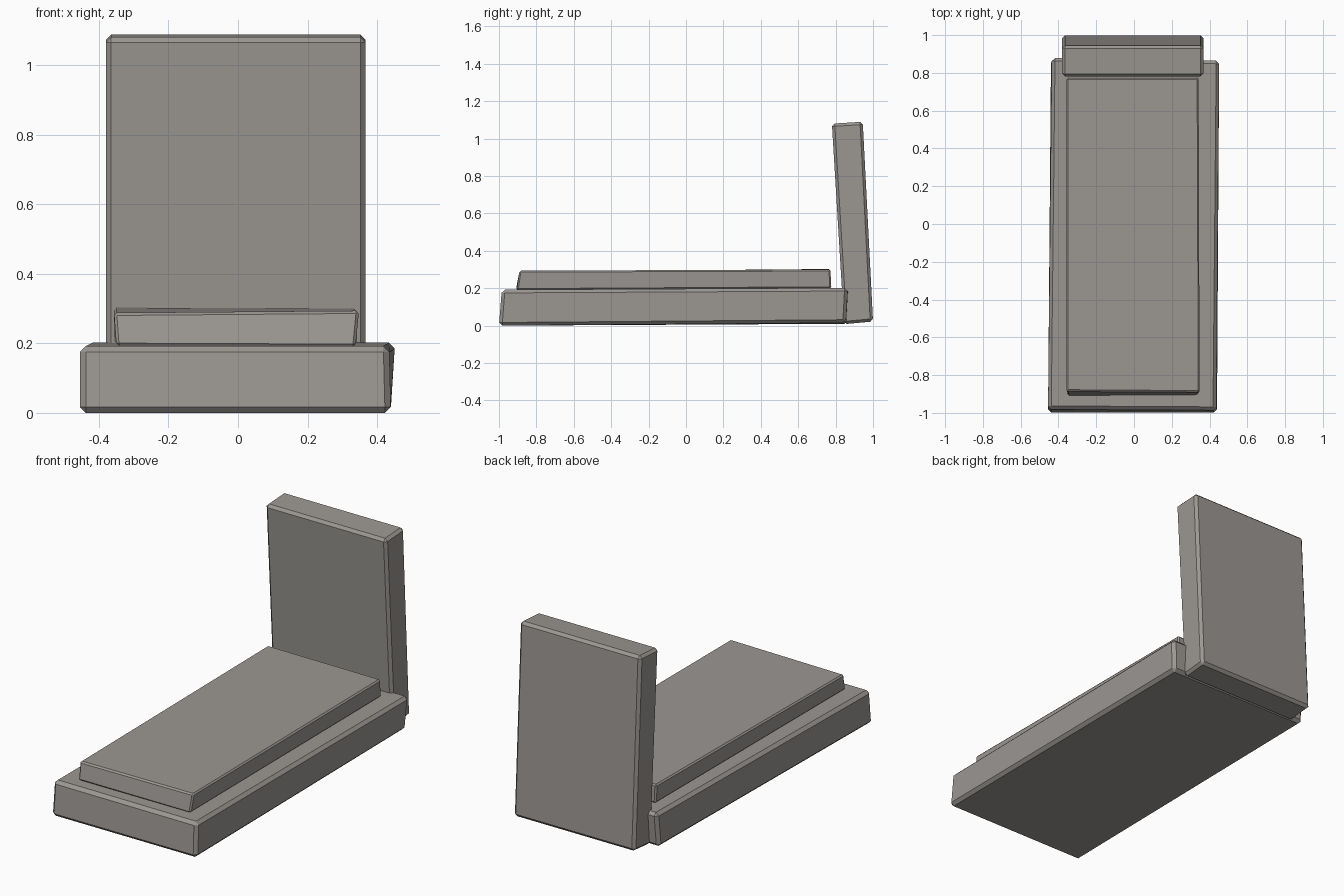
import bpy, bmesh

if "Cube" in bpy.data.objects:
    bpy.data.objects.remove(bpy.data.objects["Cube"])

stone = bpy.data.materials.new("weathered_grey_stone")
stone.diffuse_color = (0.33, 0.31, 0.29, 1)
stone.use_nodes = True
stone.node_tree.nodes["Principled BSDF"].inputs["Base Color"].default_value = stone.diffuse_color


def stone_block(name, bottom, top, bevel):
    """Slightly irregular block: four bottom and four top corners, chamfered."""
    bm = bmesh.new()
    lo = [bm.verts.new(p) for p in bottom]
    hi = [bm.verts.new(p) for p in top]
    bm.faces.new(lo[::-1])
    bm.faces.new(hi)
    for i in range(4):
        j = (i + 1) % 4
        bm.faces.new((lo[i], lo[j], hi[j], hi[i]))
    bmesh.ops.bevel(bm, geom=bm.edges[:], offset=bevel, offset_type='OFFSET',
                    segments=1, affect='EDGES', profile=0.5)
    bmesh.ops.recalc_face_normals(bm, faces=bm.faces[:])
    mesh = bpy.data.meshes.new(name)
    bm.to_mesh(mesh)
    bm.free()
    mesh.materials.append(stone)
    obj = bpy.data.objects.new(name, mesh)
    bpy.context.collection.objects.link(obj)
    return obj


# Wide plinth lying on the ground
stone_block("base_plinth",
            [(-0.455, -1.0, 0.0), (0.44, -1.0, 0.0), (0.44, 0.855, 0.015), (-0.44, 0.865, 0.01)],
            [(-0.455, -0.98, 0.192), (0.435, -0.985, 0.192), (0.452, 0.865, 0.202), (-0.435, 0.88, 0.202)],
            0.017)

# Thin cover slab on the plinth
stone_block("cover_slab",
            [(-0.35, -0.91, 0.193), (0.338, -0.905, 0.19), (0.342, 0.777, 0.2), (-0.355, 0.777, 0.2)],
            [(-0.357, -0.885, 0.288), (0.348, -0.89, 0.294), (0.342, 0.772, 0.3), (-0.357, 0.772, 0.303)],
            0.008)

# Upright headstone leaning forward a little
stone_block("headstone",
            [(-0.38, 0.845, 0.008), (0.367, 0.845, 0.008), (0.367, 1.0, 0.022), (-0.38, 1.0, 0.022)],
            [(-0.38, 0.78, 1.08), (0.367, 0.78, 1.08), (0.367, 0.945, 1.09), (-0.38, 0.945, 1.09)],
            0.015)
